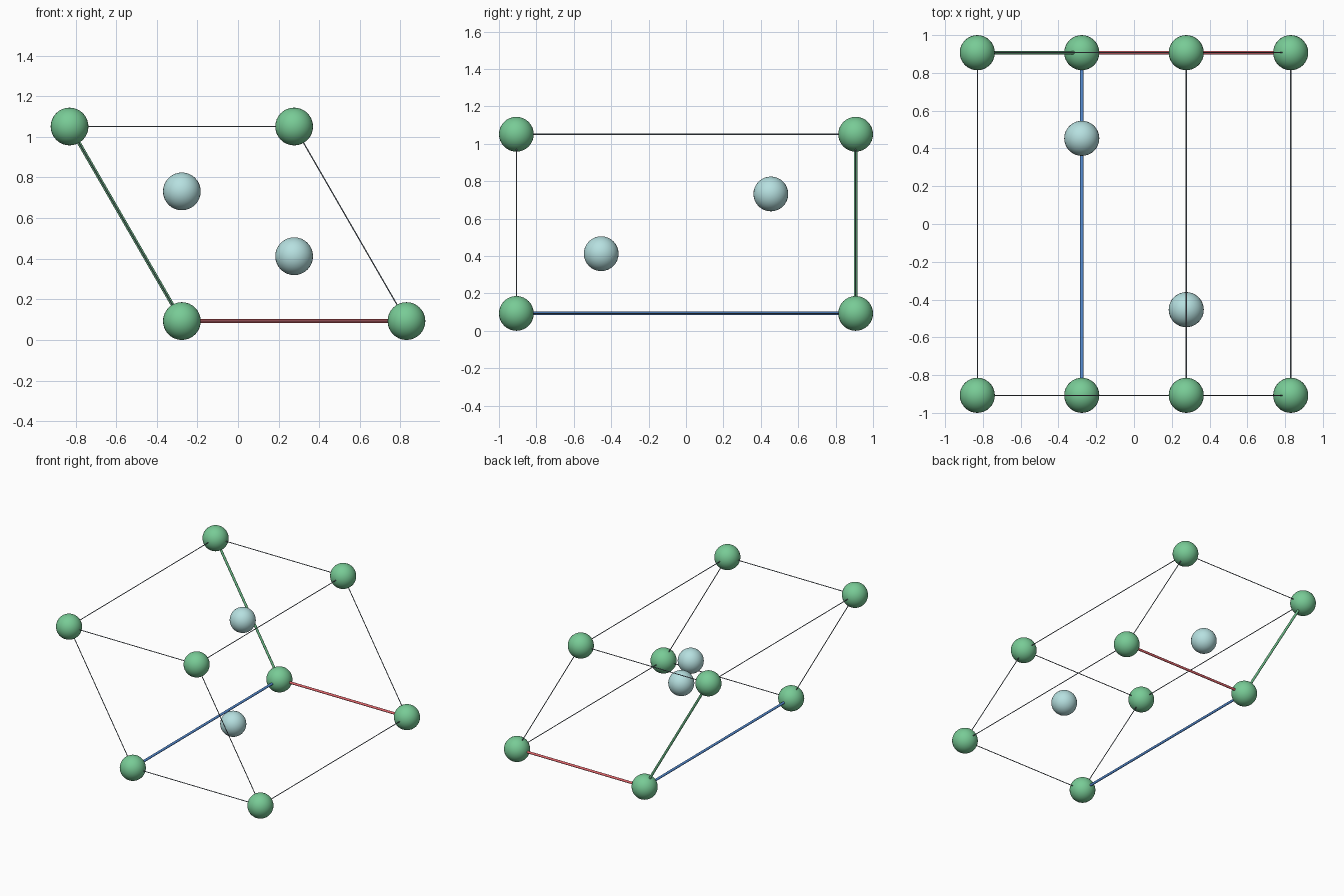
import bpy
from mathutils import Vector

if "Cube" in bpy.data.objects:
    bpy.data.objects.remove(bpy.data.objects["Cube"])


def material(name, r, g, b):
    """Flat colour given as 0-255 display values, stored as linear."""
    m = bpy.data.materials.new(name)
    m.diffuse_color = [((c / 255 + 0.055) / 1.055) ** 2.4 for c in (r, g, b)] + [1]
    m.use_nodes = True
    m.node_tree.nodes["Principled BSDF"].inputs["Base Color"].default_value = m.diffuse_color
    return m


GREEN = material("atom green", 120, 203, 150)
PALE = material("pale blue", 182, 224, 224)
RED = material("axis red", 228, 104, 110)
AXIS_GREEN = material("axis green", 110, 190, 138)
BLUE = material("axis blue", 88, 144, 216)
GREY = material("edge grey", 120, 130, 142)

R = 0.093                                  # ball radius
O = Vector((-0.2765, 0.907, R))            # cell origin
A = Vector((1.106, 0, 0))                  # cell vectors
B = Vector((-0.553, 0, 0.958))
C = Vector((0, -1.814, 0))


def point(a, b, c):
    return O + A * a + B * b + C * c


def ball(name, p, mat):
    bpy.ops.mesh.primitive_uv_sphere_add(segments=32, ring_count=16, radius=R, location=p)
    ob = bpy.context.object
    ob.name = name
    ob.data.materials.append(mat)
    bpy.ops.object.shade_smooth()


def rod(name, p, q, radius, mat):
    d = q - p
    bpy.ops.mesh.primitive_cylinder_add(vertices=16, radius=radius, depth=d.length,
                                        location=(p + q) / 2,
                                        rotation=d.to_track_quat('Z', 'Y').to_euler())
    ob = bpy.context.object
    ob.name = name
    ob.data.materials.append(mat)
    bpy.ops.object.shade_smooth_by_angle()


# Corner balls
for a in (0, 1):
    for b in (0, 1):
        for c in (0, 1):
            ball("corner_ball", point(a, b, c), GREEN)

# Inner balls
ball("inner_ball", point(1 / 3, 2 / 3, 0.25), PALE)
ball("inner_ball", point(2 / 3, 1 / 3, 0.75), PALE)

# Cell edges: three coloured axis rods from the origin, thin grey rods elsewhere
axes = (("red_axis", RED), ("green_axis", AXIS_GREEN), ("blue_axis", BLUE))
for i, (name, mat) in enumerate(axes):
    for u in (0, 1):
        for v in (0, 1):
            start = [u, v]
            start.insert(i, 0)
            end = [u, v]
            end.insert(i, 1)
            if u == v == 0:
                rod(name, point(*start), point(*end), 0.009, mat)
            else:
                rod("cell_edge", point(*start), point(*end), 0.003, GREY)
